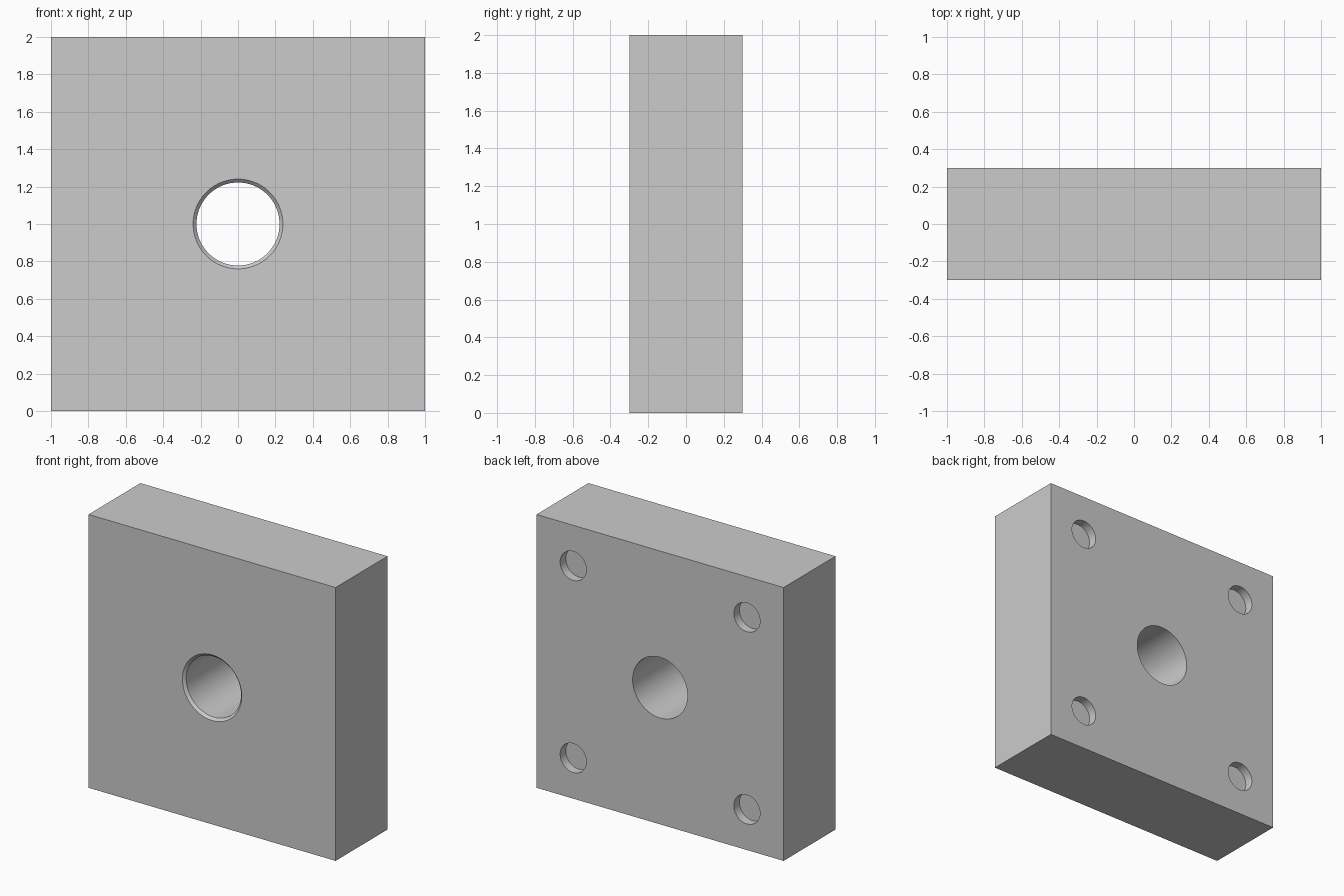
import bpy, bmesh, math
from mathutils import Matrix

if "Cube" in bpy.data.objects:
    bpy.data.objects.remove(bpy.data.objects["Cube"])


def make_object(name, bm):
    mesh = bpy.data.meshes.new(name)
    bmesh.ops.recalc_face_normals(bm, faces=bm.faces)
    bm.to_mesh(mesh)
    bm.free()
    obj = bpy.data.objects.new(name, mesh)
    bpy.context.collection.objects.link(obj)
    return obj


def turned(name, profile, x, z, sides=96):
    """Solid turned about a y-parallel axis from (radius, y) points."""
    bm = bmesh.new()
    rings = [[bm.verts.new((x + r * math.cos(2 * math.pi * i / sides), y,
                            z + r * math.sin(2 * math.pi * i / sides)))
              for i in range(sides)] for r, y in profile]
    for a, b in zip(rings, rings[1:]):
        for i in range(sides):
            j = (i + 1) % sides
            bm.faces.new((a[i], a[j], b[j], b[i]))
    bm.faces.new(rings[0])
    bm.faces.new(rings[-1])
    return make_object(name, bm)


# Square plate
bm = bmesh.new()
bmesh.ops.create_cube(bm, size=1, matrix=Matrix.Translation((0, 0, 1))
                      @ Matrix.Diagonal((2, 0.6, 2, 1)))
plate = make_object("mounting_plate", bm)

# Central through bore with a chamfered front rim
cutters = [turned("bore_cutter", [(0.26, -0.32), (0.222, -0.282), (0.222, 0.4)], 0, 1)]

# Four shallow blind holes in the back
for x in (-0.703, 0.703):
    for z in (0.297, 1.703):
        cutters.append(turned("blind_hole_cutter", [(0.106, 0.235), (0.106, 0.4)], x, z, 64))

# Cut the holes
for cutter in cutters:
    cut = plate.modifiers.new(cutter.name, 'BOOLEAN')
    cut.operation = 'DIFFERENCE'
    cut.solver = 'EXACT'
    cut.object = cutter
bpy.context.view_layer.objects.active = plate
plate.select_set(True)
for cut in list(plate.modifiers):
    bpy.ops.object.modifier_apply(modifier=cut.name)
for cutter in cutters:
    bpy.data.objects.remove(cutter)

# Smooth bore walls, sharp edges
bpy.ops.object.shade_smooth_by_angle(angle=math.radians(30))
